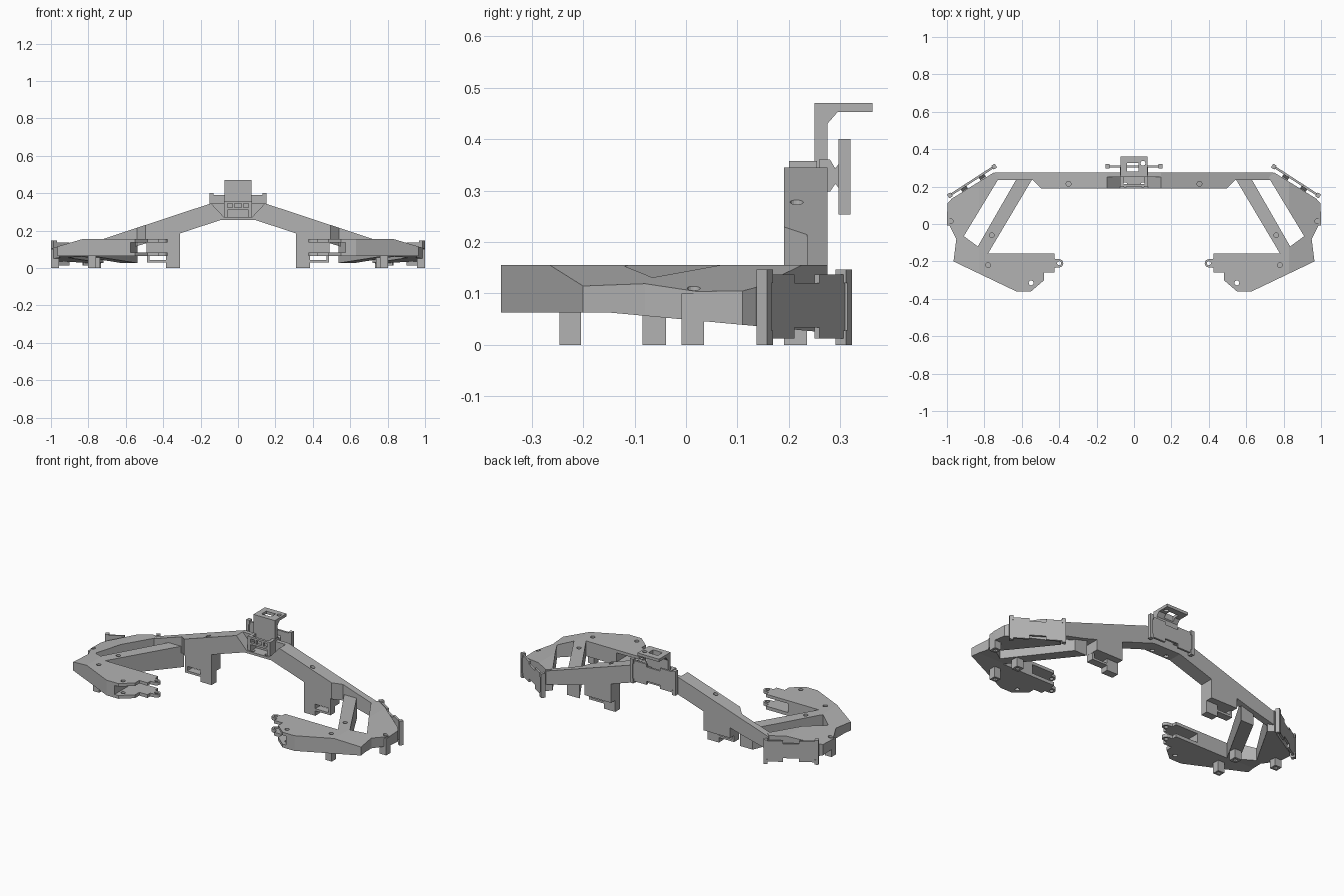
import bpy, bmesh, math
from mathutils import Matrix, Vector

if "Cube" in bpy.data.objects:
    bpy.data.objects.remove(bpy.data.objects["Cube"])

grey = bpy.data.materials.new("matte grey")
grey.diffuse_color = (0.45, 0.45, 0.45, 1)
grey.use_nodes = True
grey.node_tree.nodes["Principled BSDF"].inputs["Base Color"].default_value = grey.diffuse_color


def finish(name, bm):
    bmesh.ops.recalc_face_normals(bm, faces=bm.faces)
    me = bpy.data.meshes.new(name)
    bm.to_mesh(me)
    bm.free()
    me.materials.append(grey)
    ob = bpy.data.objects.new(name, me)
    bpy.context.collection.objects.link(ob)
    return ob


def add_box(bm, x0, x1, y0, y1, z0, z1):
    m = Matrix.Translation(((x0 + x1) / 2, (y0 + y1) / 2, (z0 + z1) / 2)) @ \
        Matrix.Diagonal((x1 - x0, y1 - y0, z1 - z0, 1))
    bmesh.ops.create_cube(bm, size=1, matrix=m)


def boxes(name, *dims):
    bm = bmesh.new()
    for d in dims:
        add_box(bm, *d)
    return finish(name, bm)


def add_prism(bm, pts, a, b, axis="z"):
    """Extrude a 2D outline from a to b along z, y or x."""
    place = {"z": lambda p, q, d: (p, q, d), "y": lambda p, q, d: (p, d, q),
             "x": lambda p, q, d: (d, p, q)}[axis]
    lo = [bm.verts.new(place(p, q, a)) for p, q in pts]
    hi = [bm.verts.new(place(p, q, b)) for p, q in pts]
    bm.faces.new(lo)
    bm.faces.new(hi)
    n = len(pts)
    for i in range(n):
        bm.faces.new((lo[i], lo[(i + 1) % n], hi[(i + 1) % n], hi[i]))


def prism(name, pts, a, b, axis="z"):
    bm = bmesh.new()
    add_prism(bm, pts, a, b, axis)
    return finish(name, bm)


def holes(points, r=0.013):
    bm = bmesh.new()
    for x, y in points:
        bmesh.ops.create_cone(bm, cap_ends=True, segments=16, radius1=r, radius2=r, depth=0.6,
                              matrix=Matrix.Translation((x, y, 0.2)))
    return finish("hole_cutter", bm)


def bake(ob, cutters=(), mirror=False):
    """Cut, optionally mirror across x, and keep the result."""
    for c in cutters:
        m = ob.modifiers.new("cut", "BOOLEAN")
        m.object, m.operation, m.solver = c, "DIFFERENCE", "EXACT"
    if mirror:
        ob.modifiers.new("mirror", "MIRROR").use_mirror_merge = False
    dg = bpy.context.evaluated_depsgraph_get()
    me = bpy.data.meshes.new_from_object(ob.evaluated_get(dg))
    ob.modifiers.clear()
    ob.data = me
    for c in cutters:
        bpy.data.objects.remove(c)


# Side wing: flat pad, diagonal strut and outer arm in one plate
outline = [(.425, -.157), (.425, -.26), (.48, -.26), (.48, -.30), (.55, -.36), (.63, -.36),
           (.965, -.2), (.95, -.08), (1, .02), (.997, .11), (.975, .135), (.75, .275),
           (.72, .25), (.538, .25), (.78, -.157)]
bm = bmesh.new()
add_prism(bm, outline, 0, 1)
for co, no in (((.83, 0, 0), (1, 0, 0)), ((0, -.15, 0), (0, 1, 0))):
    bmesh.ops.bisect_plane(bm, geom=bm.verts[:] + bm.edges[:] + bm.faces[:],
                           plane_co=co, plane_no=no)
for v in bm.verts:
    if v.co.z > .5:
        v.co.z = .155 - .3 * max(0, v.co.x - .83)
    else:
        v.co.z = .063 - .092 * max(0, v.co.y + .15)
bmesh.ops.triangulate(bm, faces=[f for f in bm.faces if len(f.verts) > 4])
wing = finish("side_wing", bm)
window = prism("window_cutter", [(.617, .26), (.713, .26), (.91, -.065), (.835, -.12)], -.2, .5)
slot = boxes("slot_cutter", (.3, .575, -.5, -.12, .083, .137))
bake(wing, [window, slot, holes([(.78, -.22), (.76, -.06), (.55, -.315), (.98, .015)])], True)

# Rounded lugs at the wing tips
lug = [(.43, -.185), (.43, -.235)] + [
    (.4 - .022 * math.sin(math.pi * i / 10), -.21 - .022 * math.cos(math.pi * i / 10))
    for i in range(11)]
for tag, z0, z1 in (("upper", .137, .155), ("lower", .063, .083)):
    ob = prism(tag + "_tip_lug", lug, z0, z1)
    bake(ob, [holes([(.4, -.21)], .011)], True)

# Square standoff posts under the wings
for tag, x, y, s, top in (("front", .78, -.225, .021, .08), ("middle", .76, -.062, .023, .08),
                          ("outer", .978, .013, .022, .1)):
    ob = boxes(tag + "_standoff", (x - s, x + s, y - s, y + s, 0, top))
    bake(ob, [boxes("post_cutter", (x - .01, x + .01, y - .01, y + .01, -.1, .03))], True)

# Arched crossbeam
half = [(.745, .147), (.745, .065), (.575, .107), (.31, .185), (.09, .257)]
top = [(.145, .345)]
profile = top + half + [(-x, z) for x, z in reversed(half)] + [(-.145, .345)]
beam = prism("crossbeam", profile, .19, .275, "y")
notch = prism("notch_cutter", [(.495, .18), (.495, .19), (.54, .235), (.9, .235), (.9, .18)], -.1, .5)
notch2 = prism("notch_cutter", [(-.495, .18), (-.495, .19), (-.54, .235), (-.9, .235), (-.9, .18)],
               -.1, .5)
recess = prism("recess_cutter", [(-.145, .346), (-.075, .272), (.075, .272), (.145, .346),
                                 (.145, .4), (-.145, .4)], .15, .25, "y")
bake(beam, [notch, notch2, recess, holes([(-.35, .215), (.35, .215), (-.048, .21), (.048, .21)])])

# Legs hanging from the beam, with a small open frame beside each foot
leg = prism("leg_panel", [(.31, .2), (.31, .07), (.488, .07), (.488, .14)], .19, .275, "y")
bake(leg, mirror=True)
foot = boxes("leg_foot", (.31, .385, .19, .235, 0, .075))
bake(foot, mirror=True)
frame = boxes("foot_frame", (.38, .487, .19, .235, .03, .043), (.473, .487, .19, .235, .04, .075))
bake(frame, mirror=True)

# Centre socket inside the beam recess
boxes("centre_socket", (-.075, -.055, .2, .255, .27, .357), (.055, .075, .2, .255, .27, .357),
      (-.06, .06, .2, .215, .31, .322), (-.06, .06, .2, .215, .345, .357),
      (-.03, -.018, .2, .215, .315, .35), (.018, .03, .2, .215, .315, .35))

# Upright bracket with overhanging shelf and gusset
shelf = prism("top_bracket", [(.25, .27), (.275, .27), (.275, .43), (.295, .453), (.362, .453),
                              (.362, .47), (.25, .47)], -.072, .072, "x")
bake(shelf, [boxes("shelf_cutter", (-.038, .025, .28, .325, .4, .5)), holes([(.048, .325)])])


def mount(name, place):
    """Notched plate with end bars; local x is width, y points outward."""
    bm = bmesh.new()
    n, w = .045, .14
    add_prism(bm, [(-w, .012), (-n, .012), (-n, .034), (n, .034), (n, .012), (w, .012),
                   (w, .137), (n, .137), (n, .12), (-n, .12), (-n, .137), (-w, .137)],
              -.006, .006, "y")
    for s in (-1, 1):
        a, b = sorted((s * .13, s * .152))
        for z0, z1 in ((0, .028), (.12, .147)):
            add_box(bm, a, b, -.012, .012, z0, z1)
        a, b = sorted((s * .136, s * .152))
        add_box(bm, a, b, -.012, .012, .02, .125)
        # waisted link back to the frame
        a, b = sorted((s * .04, s * .075))
        add_prism(bm, [(-.05, .045), (-.028, .045), (-.018, .06), (-.005, .045), (-.005, .107),
                       (-.018, .09), (-.028, .107), (-.05, .107)], a, b, "x")
    bmesh.ops.transform(bm, matrix=place, verts=bm.verts)
    return finish(name, bm)


mount("rear_mount", Matrix.Translation((0, .308, .253)))
side = mount("wing_mount", Matrix.Translation((.866, .23, 0)) @
             Matrix.Rotation(math.radians(-33), 4, "Z"))
bake(side, mirror=True)
